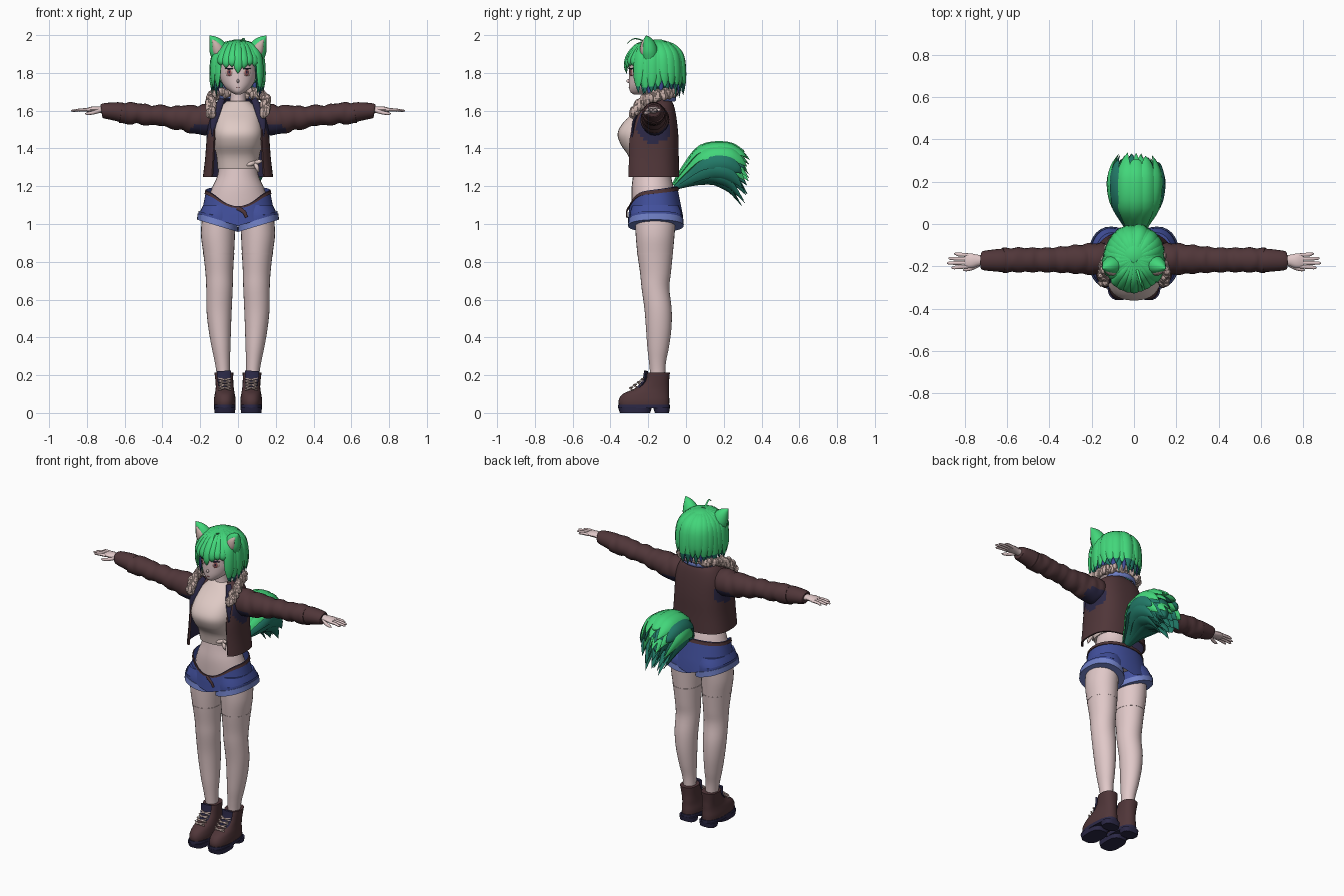
import bpy, bmesh, math, random
from mathutils import Vector, Matrix

random.seed(4)
cube = bpy.data.objects.get("Cube")
if cube:
    bpy.data.objects.remove(cube)


# Materials
def material(name, hexcode):
    lin = [((int(hexcode[i:i + 2], 16) / 255 + .055) / 1.055) ** 2.4 for i in (0, 2, 4)]
    m = bpy.data.materials.new(name)
    m.use_nodes = True
    m.diffuse_color = (*lin, 1)
    m.node_tree.nodes["Principled BSDF"].inputs["Base Color"].default_value = (*lin, 1)
    return m


GREEN, TEAL = material("hair green", "42d67a"), material("dark teal", "227a68")
SKIN, SHIRT = material("skin", "e0c8c8"), material("shirt cream", "dfcac5")
BROWN, NAVY = material("jacket brown", "503639"), material("lining navy", "2b2846")
DENIM, CUFF = material("denim blue", "414f9b"), material("cuff light blue", "7080c6")
FUR, IRIS = material("fur beige", "c8b0a9"), material("eye red brown", "96585a")


# Helpers
def spline(rows, k=4):
    out = []
    for i in range(len(rows) - 1):
        quad = zip(rows[max(i - 1, 0)], rows[i], rows[i + 1], rows[min(i + 2, len(rows) - 1)])
        quad = list(quad)
        for t in (j / k for j in range(k)):
            out.append(tuple(b + .5 * t * (c - a + t * (2 * a - 5 * b + 4 * c - d + t * (3 * (b - c) + d - a)))
                             for a, b, c, d in quad))
    return out + [tuple(rows[-1])]


def bridge(bm, rings, mat=lambda j: 0, caps=True):
    loops = [[bm.verts.new(p) for p in r] for r in rings]
    n = len(loops[0])
    for lo, hi in zip(loops, loops[1:]):
        for j in range(n):
            k = (j + 1) % n
            bm.faces.new((lo[j], lo[k], hi[k], hi[j])).material_index = mat(j)
    if caps:
        for loop in (loops[0], loops[-1]):
            bm.faces.new(loop).material_index = mat(0)


def oval(angle, cx, rx, front, back, p=1.0):
    s, c = math.sin(angle), math.cos(angle)
    return (cx + rx * math.copysign(abs(s) ** p, s),
            (front + back) / 2 - (back - front) / 2 * math.copysign(abs(c) ** p, c))


def loft(bm, rows, p=1.0, n=28, k=4, mat=0):
    """Rows are height, centre x, half width, front y, back y."""
    bridge(bm, [[(*oval(math.tau * j / n, *r[1:], p), r[0]) for j in range(n)]
                for r in spline(rows, k)], lambda j: mat)


def sweep(bm, rows, side, n=8, mat=0, k=4):
    """Rows are x, y, z, half width along side, half thickness."""
    rows, rings = spline(rows, k), []
    for i, r in enumerate(rows):
        ahead, behind = rows[min(i + 1, len(rows) - 1)], rows[max(i - 1, 0)]
        tangent = Vector(ahead[:3]) - Vector(behind[:3])
        normal = tangent.cross(Vector(side)).normalized()
        across = normal.cross(tangent).normalized()
        rings.append([Vector(r[:3]) + across * r[3] * math.cos(math.tau * j / n)
                      + normal * r[4] * math.sin(math.tau * j / n) for j in range(n)])
    bridge(bm, rings, lambda j: mat)


def ball(bm, pos, scale, yaw=0, mat=0, seg=16):
    mtx = Matrix.Translation(pos) @ Matrix.Rotation(yaw, 4, 'Z') @ Matrix.Diagonal((*scale, 1))
    made = bmesh.ops.create_uvsphere(bm, u_segments=seg, v_segments=seg // 2 + 2, radius=1, matrix=mtx)
    for f in {f for v in made["verts"] for f in v.link_faces}:
        f.material_index = mat


def finish(name, bm, *mats, mirror=1, flat=False):
    for v in bm.verts:
        v.co.x *= mirror
    bmesh.ops.recalc_face_normals(bm, faces=bm.faces)
    for f in bm.faces:
        f.smooth = not flat
    for e in bm.edges:
        if len(e.link_faces) == 2 and e.calc_face_angle(0) > .8:
            e.smooth = False
    mesh = bpy.data.meshes.new(name)
    bm.to_mesh(mesh)
    bm.free()
    for m in mats:
        mesh.materials.append(m)
    bpy.context.collection.objects.link(bpy.data.objects.new(name, mesh))


# Torso: bare waist, neck and fitted shirt
bm = bmesh.new()
loft(bm, [(1.05, 0, .158, -.285, -.055), (1.12, 0, .16, -.288, -.055), (1.19, 0, .138, -.288, -.065),
          (1.26, 0, .108, -.28, -.08), (1.34, 0, .1, -.27, -.08)])
loft(bm, [(1.58, 0, .06, -.22, -.11), (1.65, 0, .042, -.205, -.115), (1.75, 0, .042, -.21, -.11)])
finish("waist_and_neck", bm, SKIN)
bm = bmesh.new()
loft(bm, [(1.29, 0, .108, -.287, -.075), (1.36, 0, .114, -.305, -.07), (1.42, 0, .128, -.345, -.06),
          (1.48, 0, .134, -.362, -.06), (1.54, 0, .126, -.33, -.06), (1.6, 0, .112, -.265, -.07),
          (1.65, 0, .06, -.215, -.1)], p=.8, n=36)
for dx, dz in ((.04, .01), (.02, -.05), (-.05, -.015)):
    sweep(bm, [(.09, -.27, 1.325, .01, .008), (.09 + dx / 2, -.285, 1.325 + dz / 2, .011, .008),
               (.09 + dx, -.28, 1.325 + dz, .003, .003)], (0, 0, 1) if dz > -.04 else (1, 0, 0))
finish("shirt", bm, SHIRT)


# Shorts: dipped waist, belt and rolled cuffs
def waist_ring(u, grow, n=48):
    ring = []
    for a in (math.tau * j / n for j in range(n)):
        top = 1.182 - .018 * math.cos(a) - .07 * max(0, math.cos(a)) ** 5
        z = top + (1.02 - top) * u
        drop = 1.19 - z
        ring.append((*oval(a, 0, .166 + .2 * drop + grow, -.288 - .12 * drop - grow,
                           -.045 + .2 * drop + grow, .9), z))
    return ring


bm = bmesh.new()
bridge(bm, [waist_ring(u / 6, 0) for u in range(7)], caps=False)
for s in (1, -1):
    loft(bm, [(1.1, s * .1, .085, -.285, -.04), (1.05, s * .106, .1, -.298, -.02),
              (1.0, s * .108, .104, -.3, -.018)], p=.9)
    loft(bm, [(1.022, s * .108, .106, -.303, -.014), (.988, s * .108, .109, -.307, -.012)],
         p=.9, k=1, mat=1)
for v in bm.verts:
    if v.co.z < 1.04:
        v.co.z += (abs(v.co.x) - .1) * .3
finish("shorts", bm, DENIM, CUFF)
bm = bmesh.new()
bridge(bm, [waist_ring(u, g) for u, g in ((.02, 0), (.02, .005), (.13, .005), (.13, 0))], caps=False)
sweep(bm, [(-.005, -.305, 1.085, .01, .004), (.03, -.314, 1.065, .01, .004),
           (.045, -.312, 1.035, .008, .004)], (1, 0, 1))
finish("belt", bm, BROWN)

# Legs with stocking ridges, and boots
for s, label in ((1, "left"), (-1, "right")):
    bm = bmesh.new()
    loft(bm, [(1.08, .1, .085, -.27, -.05), (.95, .106, .09, -.267, -.06), (.84, .102, .081, -.257, -.07),
              (.74, .099, .073, -.243, -.08), (.66, .098, .07, -.235, -.088), (.55, .1, .067, -.22, -.076),
              (.45, .097, .06, -.212, -.077), (.35, .09, .05, -.205, -.09), (.27, .083, .04, -.196, -.106),
              (.2, .078, .035, -.19, -.11), (.1, .075, .034, -.19, -.11)])
    loft(bm, [(.838, .102, .082, -.2585, -.069), (.846, .102, .083, -.2595, -.068)], k=1)
    finish(label + "_leg", bm, SKIN, mirror=s)

    bm = bmesh.new()
    loft(bm, [(.03, .07, .055, -.352, -.09), (.065, .07, .058, -.357, -.088), (.1, .07, .053, -.335, -.09),
              (.13, .07, .048, -.27, -.09), (.165, .072, .047, -.225, -.09), (.215, .075, .05, -.205, -.085)],
         p=.85)
    loft(bm, [(.025, .07, .058, -.36, -.085), (.045, .07, .058, -.36, -.085)], p=.8, k=1, mat=1)
    loft(bm, [(0, .07, .054, -.35, -.19), (.03, .07, .057, -.36, -.18)], p=.7, k=1, mat=1)
    loft(bm, [(0, .07, .05, -.165, -.09), (.03, .07, .054, -.175, -.085)], p=.7, k=1, mat=1)
    sweep(bm, [(.072, -.25, .13, .03, .012), (.073, -.22, .17, .035, .012),
               (.075, -.212, .222, .038, .01)], (1, 0, 0), mat=1)
    for i in range(4):
        y, z = -.29 + .02 * i, .122 + .015 * i
        for turn in (1, -1):
            sweep(bm, [(.07 - .032 * turn, y + .008, z, .005, .005), (.07, y - .007, z + .01, .005, .005),
                       (.07 + .032 * turn, y + .008, z + .015, .005, .005)], (0, 1, 1), n=5, mat=2, k=2)
    finish(label + "_boot", bm, BROWN, NAVY, FUR, mirror=s)

# Open jacket with dark lining, underarms and turned lapels
bm = bmesh.new()
N = 40
rows = spline([(1.25, .186, -.335, -.035, .75), (1.35, .174, -.335, -.038, .77), (1.46, .166, -.33, -.04, .78),
               (1.56, .158, -.3, -.05, .8), (1.63, .13, -.26, -.065, .85), (1.665, .085, -.225, -.085, .85)], 6)
rings = []
for z, rx, front, back, gap in rows:
    angles = [gap + (math.tau - 2 * gap) * j / (N - 1) for j in range(N)]
    outer = [(*oval(a, 0, rx, front, back, .75), z) for a in angles]
    inner = [(*oval(a, 0, rx - .01, front + .01, back - .01, .75), z) for a in reversed(angles)]
    rings.append(outer + inner)
bridge(bm, rings, lambda j: 1 if N <= j < 2 * N - 1 else 0)
for f in bm.faces:
    mid = f.calc_center_median()
    if abs(mid.x) > .14 and ((mid.y + .165) / .1) ** 2 + ((mid.z - 1.53) / .1) ** 2 < 1:
        f.material_index = 1
for s in (1, -1):
    sweep(bm, [(s * .136, -.285, 1.46, .004, .006), (s * .128, -.275, 1.54, .018, .008),
               (s * .112, -.25, 1.6, .022, .008), (s * .085, -.215, 1.66, .016, .008)], (1, 0, 0), mat=1)
finish("jacket_body", bm, BROWN, NAVY)

# Sleeves with folds and dark underarms, and hands
for s, label in ((1, "left"), (-1, "right")):
    bm = bmesh.new()
    rows = spline([(.08, -.16, 1.555, .06, .075), (.17, -.165, 1.55, .075, .08), (.27, -.167, 1.558, .068, .07),
                   (.4, -.17, 1.572, .058, .054), (.55, -.17, 1.585, .058, .056), (.62, -.172, 1.59, .058, .057)], 8)
    rows = [(x, y, z + .003 * math.sin(x * 50), w + .003 * math.sin(x * 95), t + .004 * math.sin(x * 80))
            for x, y, z, w, t in rows]
    sweep(bm, rows, (0, 1, 0), n=20, k=1)
    for f in bm.faces:
        mid = f.calc_center_median()
        f.material_index = int(mid.x < .25 and mid.z < 1.515 + (.25 - mid.x) * .2)
    sweep(bm, [(.615, -.172, 1.59, .055, .052), (.64, -.172, 1.595, .054, .05), (.71, -.173, 1.6, .046, .04),
               (.722, -.173, 1.6, .038, .032)], (0, 1, 0), n=20)
    finish(label + "_sleeve", bm, BROWN, NAVY, mirror=s)

    bm = bmesh.new()
    sweep(bm, [(.7, -.172, 1.602, .024, .02), (.735, -.172, 1.605, .026, .017), (.77, -.174, 1.607, .035, .015),
               (.8, -.174, 1.604, .033, .01)], (0, 1, 0), n=12)
    for i, tip in enumerate((.865, .885, .878, .852)):
        y = -.201 + .018 * i
        spread = (i - 1.5) * .002
        sweep(bm, [(.785, y, 1.605, .009, .009), (.83, y + spread, 1.604, .009, .008),
                   (tip - .01, y + spread * 2, 1.6, .007, .006), (tip, y + spread * 2, 1.599, .002, .002)], (0, 1, 0))
    sweep(bm, [(.735, -.19, 1.6, .012, .012), (.765, -.208, 1.59, .01, .01), (.795, -.216, 1.585, .008, .008),
               (.81, -.218, 1.584, .002, .002)], (0, 1, 0))
    finish(label + "_hand", bm, SKIN, mirror=s)

# Fluffy collar over a blue neckband
bm = bmesh.new()
half = [(.142, -.275, 1.585), (.146, -.24, 1.635), (.138, -.18, 1.67), (.105, -.105, 1.69)]
path = spline(half + [(0, -.065, 1.698)] + [(-x, y, z) for x, y, z in reversed(half)], 9)
for i, (x, y, z) in enumerate(path):
    for j in range(3):
        jit = Vector([random.uniform(-.012, .012) for _ in range(3)])
        size = random.uniform(.015, .021)
        ball(bm, Vector((x, y, z)) + jit, (size, size, size * 1.2), yaw=i, seg=6)
finish("fur_collar", bm, FUR, flat=True)
bm = bmesh.new()
sweep(bm, [(s * x, y, 1.665, .016, .008) for s, x, y in
           ((1, .1, -.12), (1, .06, -.075), (1, 0, -.06), (-1, .06, -.075), (-1, .1, -.12))], (0, 0, 1))
finish("neckband", bm, CUFF)

# Head and face
bm = bmesh.new()
loft(bm, [(1.685, 0, .012, -.275, -.235), (1.7, 0, .04, -.295, -.17), (1.73, 0, .074, -.302, -.11),
          (1.77, 0, .094, -.303, -.07), (1.81, 0, .1, -.302, -.058), (1.87, 0, .1, -.295, -.06),
          (1.93, 0, .07, -.25, -.1)])
ball(bm, (0, -.302, 1.757), (.007, .014, .01))
finish("head", bm, SKIN)
bm = bmesh.new()
for s in (1, -1):
    for x, y, z, size, mat in ((.047, -.288, 1.803, (.024, .004, .02), 0), (.046, -.291, 1.802, (.014, .004, .018), 1),
                               (.046, -.294, 1.804, (.005, .003, .008), 2), (.047, -.29, 1.823, (.026, .005, .004), 2)):
        ball(bm, (s * x, y, z), size, s * .54, mat)
ball(bm, (0, -.301, 1.722), (.012, .003, .002), mat=1)
finish("eyes_and_mouth", bm, FUR, IRIS, NAVY)

# Hair: cap, hanging locks and a darker under-layer
bm = bmesh.new()
ball(bm, (0, -.15, 1.842), (.122, .122, .136), seg=32)


def hair_lock(angle, reach, tip, width, mat):
    s, c = math.sin(angle), math.cos(angle)
    shape = ((.12, 1.972, .3), (.62, 1.948, .8), (.95, 1.89, 1), (1.03, .45 * 1.88 + .55 * tip, .9), (1.0, tip, .03))
    sweep(bm, [(s * .13 * f * reach, -.165 - c * .145 * f * reach, z, width * w, .012 * w)
               for f, z, w in shape], (c, s, 0), mat=mat)


for i in range(26):
    a = math.tau * i / 26
    if math.cos(a) > .72:
        hair_lock(a, random.uniform(.99, 1.04), 1.795 if i == 0 else random.uniform(1.815, 1.84), .024, 0)
    else:
        hair_lock(a, random.uniform(.98, 1.07), random.uniform(1.675, 1.725), .031, 0)
for f in bm.faces:
    mid = f.calc_center_median()
    f.material_index = int(mid.z < 1.735 and mid.y > -.29)
for i in range(18):
    hair_lock(1.1 + (math.tau - 2.2) * i / 17, .9, random.uniform(1.665, 1.69), .024, 1 + i % 2)
sweep(bm, [(.01, -.2, 1.96, .006, .004), (.03, -.27, 1.982, .005, .003), (.04, -.312, 1.955, .001, .001)], (1, 0, 0))
finish("hair", bm, GREEN, TEAL, DENIM)

# Pointed ears
for s, label in ((1, "left"), (-1, "right")):
    bm = bmesh.new()
    sweep(bm, [(.088, -.19, 1.875, .048, .045), (.103, -.195, 1.925, .05, .044), (.124, -.202, 1.965, .033, .03),
               (.15, -.21, 1.997, .002, .002)], (1, 0, -.5), n=12)
    sweep(bm, [(.092, -.222, 1.885, .026, .018), (.106, -.228, 1.925, .028, .016), (.122, -.225, 1.957, .016, .012),
               (.138, -.218, 1.98, .001, .001)], (1, 0, -.5), n=10, mat=1)
    finish(label + "_ear", bm, GREEN, FUR, mirror=s)

# Bushy tail: core plus layered, staggered locks fanning around an arching axis
bm = bmesh.new()
axis = [(-.06, 1.2, .015), (.02, 1.26, .05), (.11, 1.315, .09), (.2, 1.315, .1), (.265, 1.28, .105), (.32, 1.22, .125)]
leans = ((-.6, .8), (-.55, .84), (-.3, .95), (.15, 1), (.25, .97), (.15, 1))
sweep(bm, [(.01, y, z, r * .92, r * .85) for y, z, r in axis[:-2]]
      + [(.01, .25, 1.27, .06, .055), (.01, .29, 1.24, .01, .01)], (1, 0, 0), n=16, mat=1)
for layer, reach in enumerate((1.08, .8, .4)):
    count = 13 - 3 * layer
    for i in range(count):
        phi = math.tau * (i + .5 * layer) / count
        up, out = math.cos(phi), math.sin(phi)
        rows = []
        for (y, z, r), (dy, dz), w, wide in zip(axis, leans, (.3, .7, 1, 1, .65, .02), (1, 1, 1.1, 1.15, 1, .65)):
            rows.append((.01 + out * r * reach * wide, y + up * dy * r * reach, z + up * dz * r * reach,
                         .04 * w, .016 * w))
        length = random.uniform(.3, 1.2) if layer == 0 else random.uniform(.7, 1.25)
        tip = Vector(rows[-2][:3]).lerp(Vector(rows[-1][:3]), length)
        rows[-1] = (*tip, .001, .001)
        shaded = up < -.2 or (layer == 0 and i % 4 == 3) or layer == 1 and i % 2
        sweep(bm, rows, (up, -out * .5, -out), n=6, mat=int(shaded))
finish("tail", bm, GREEN, TEAL)
